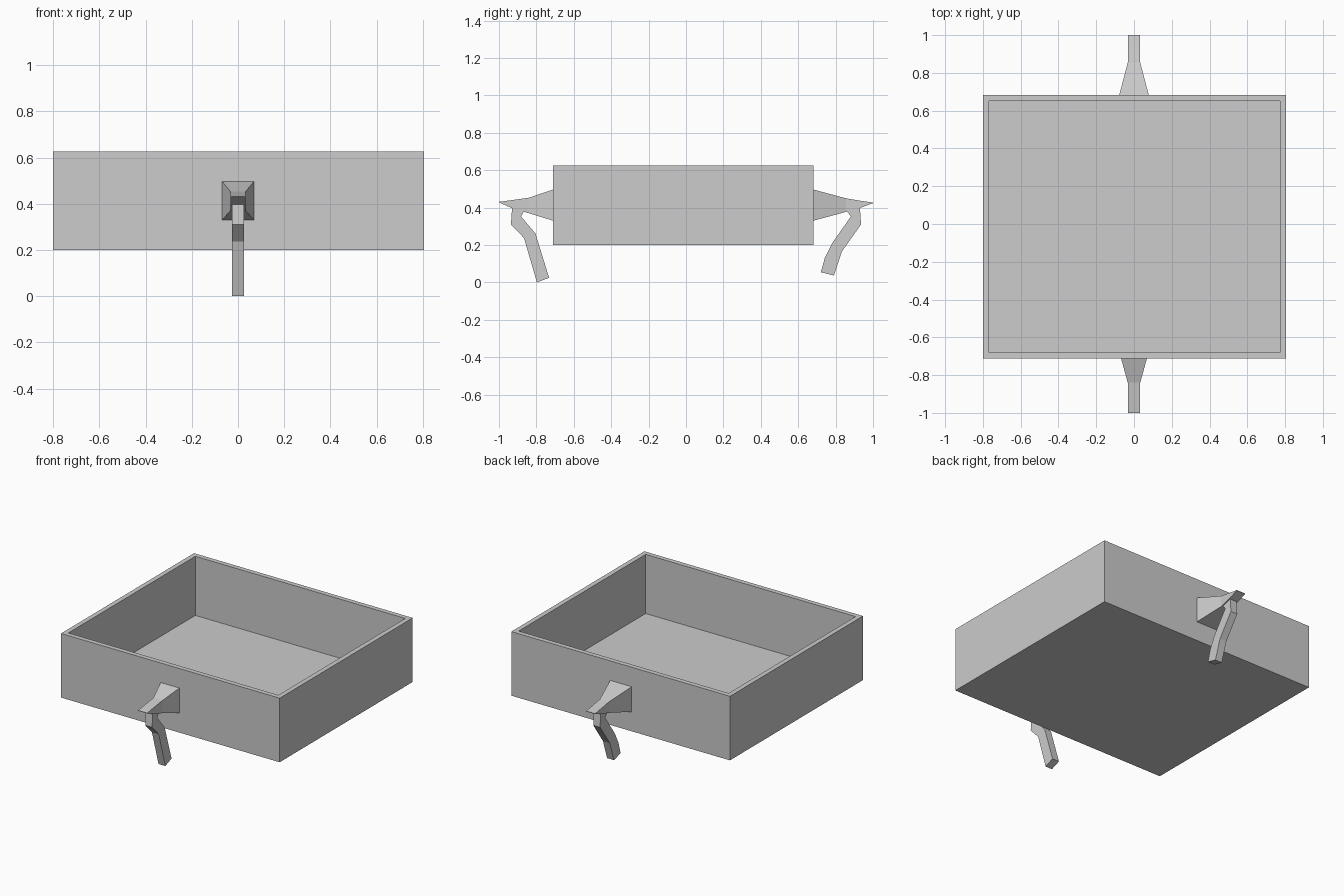
import bpy
import bmesh
from mathutils import Matrix, Vector

old = bpy.data.objects.get("Cube")
if old:
    bpy.data.objects.remove(old, do_unlink=True)

grey = bpy.data.materials.new("plain grey")
grey.use_nodes = True
grey.diffuse_color = (0.604, 0.604, 0.604, 1)
grey.node_tree.nodes["Principled BSDF"].inputs["Base Color"].default_value = grey.diffuse_color


def finish(name, bm):
    bmesh.ops.recalc_face_normals(bm, faces=bm.faces[:])
    mesh = bpy.data.meshes.new(name)
    bm.to_mesh(mesh)
    bm.free()
    mesh.materials.append(grey)
    obj = bpy.data.objects.new(name, mesh)
    bpy.context.collection.objects.link(obj)
    return obj


def make_tray(name, size, centre, wall, depth):
    bm = bmesh.new()
    place = Matrix.Translation(centre) @ Matrix.Diagonal((*size, 1))
    bmesh.ops.create_cube(bm, size=1, matrix=place)
    bm.normal_update()
    top = max(bm.faces, key=lambda f: f.calc_center_median().z)
    bmesh.ops.inset_region(bm, faces=[top], thickness=wall)
    # Push the inset opening down to form the floor
    sunk = bmesh.ops.extrude_discrete_faces(bm, faces=[top])["faces"][0]
    bmesh.ops.translate(bm, verts=sunk.verts[:], vec=(0, 0, -depth))
    return finish(name, bm)


def make_bracket(name, side, sections):
    """Loft rectangles (distance, half width, bottom, top) out to a thin lip."""
    bm = bmesh.new()
    rings = []
    for dist, half, low, high in sections:
        corners = ((-half, low), (half, low), (half, high), (-half, high))
        rings.append([bm.verts.new((x, side * dist, z)) for x, z in corners])
    for a, b in zip(rings, rings[1:]):
        for i in range(4):
            j = (i + 1) % 4
            bm.faces.new((a[i], a[j], b[j], b[i]))
    bm.faces.new(rings[0])
    bm.faces.new(rings[-1])
    return finish(name, bm)


def make_handle(name, side, profile, width):
    """Extrude a bent side profile of (distance, height) across x."""
    bm = bmesh.new()
    face = bm.faces.new([bm.verts.new((-width / 2, side * d, z)) for d, z in profile])
    out = bmesh.ops.extrude_face_region(bm, geom=[face])["geom"]
    moved = [v for v in out if isinstance(v, bmesh.types.BMVert)]
    bmesh.ops.translate(bm, verts=moved, vec=Vector((width, 0, 0)))
    return finish(name, bm)


# Open square tray
make_tray("tray", (1.604, 1.394, 0.425), (0.002, -0.015, 0.4135), 0.045, 0.392)

# Tapered brackets on the front and back walls
make_bracket("front_bracket", -1, [
    (0.71, 0.069, 0.33, 0.497), (0.84, 0.033, 0.37, 0.453),
    (0.925, 0.033, 0.395, 0.441), (1.0, 0.033, 0.428, 0.431)])
make_bracket("back_bracket", 1, [
    (0.68, 0.079, 0.33, 0.497), (0.855, 0.033, 0.377, 0.45),
    (0.925, 0.033, 0.396, 0.438), (1.0, 0.033, 0.424, 0.427)])

# Bent handles hanging below the brackets
make_handle("front_handle", -1, [
    (0.93, 0.398), (0.936, 0.31), (0.866, 0.237), (0.797, 0.0),
    (0.732, 0.025), (0.805, 0.262), (0.882, 0.353), (0.866, 0.38)], 0.05)
make_handle("back_handle", 1, [
    (0.93, 0.398), (0.936, 0.31), (0.834, 0.166), (0.791, 0.037), (0.721, 0.055),
    (0.743, 0.134), (0.78, 0.208), (0.882, 0.353), (0.86, 0.38)], 0.05)
